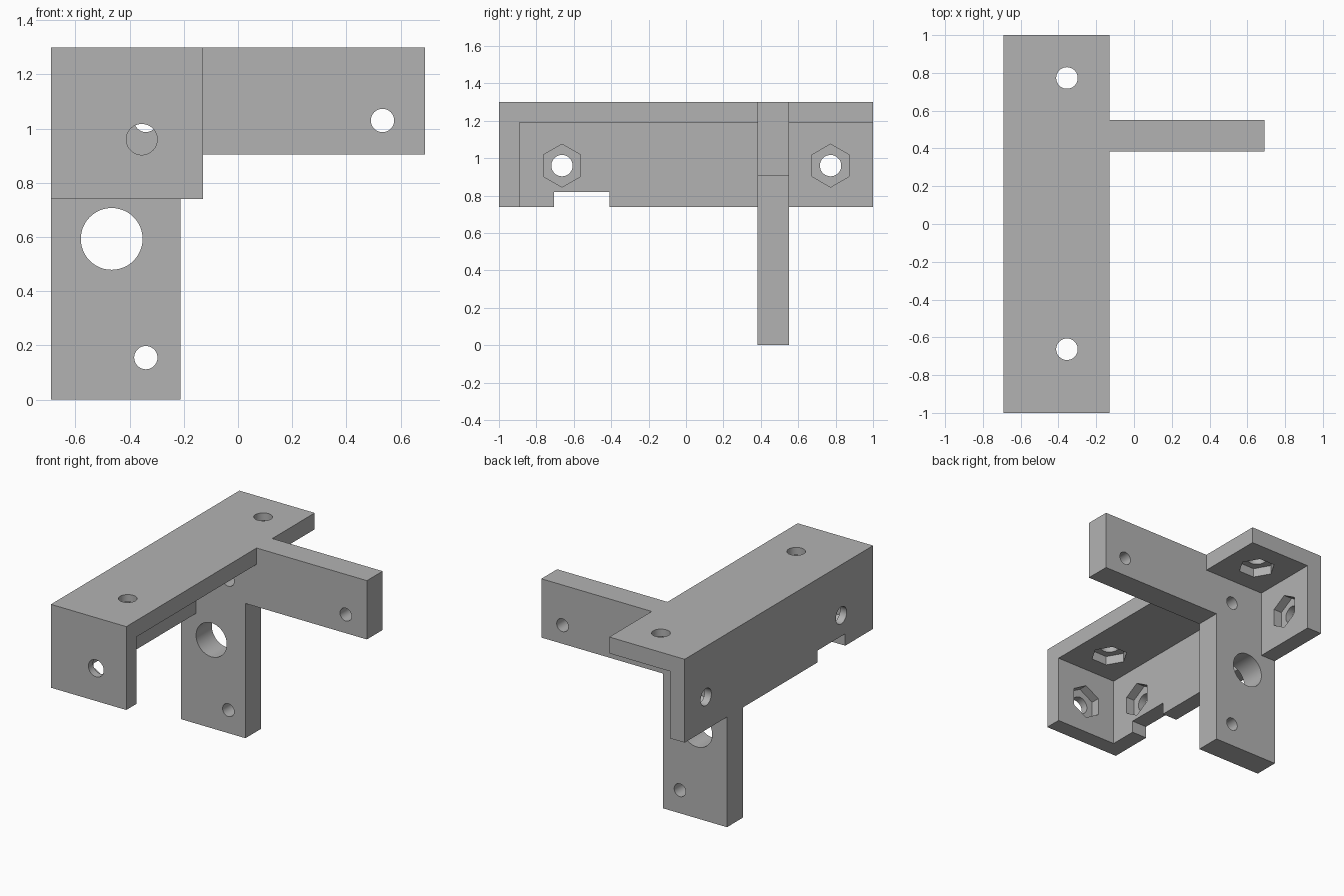
import bpy, bmesh, math
from mathutils import Vector

cube = bpy.data.objects.get("Cube")
if cube:
    bpy.data.objects.remove(cube, do_unlink=True)

gray = bpy.data.materials.new("plain gray")
gray.use_nodes = True
color = (0.45, 0.45, 0.45, 1)
gray.diffuse_color = color
gray.node_tree.nodes["Principled BSDF"].inputs["Base Color"].default_value = color

# Each axis maps (u, v, along) to x, y, z
PLACE = {
    "x": lambda u, v, w: Vector((w, v, u)),
    "y": lambda u, v, w: Vector((v, w, u)),
    "z": lambda u, v, w: Vector((u, v, w)),
}


def prism(name, axis, outline, start, end):
    """Extrude a flat outline along an axis."""
    place = PLACE[axis]
    bm = bmesh.new()
    face = bm.faces.new([bm.verts.new(place(u, v, start)) for u, v in outline])
    new = bmesh.ops.extrude_face_region(bm, geom=[face])["geom"]
    moved = [g for g in new if isinstance(g, bmesh.types.BMVert)]
    bmesh.ops.translate(bm, verts=moved, vec=place(0, 0, end - start))
    bmesh.ops.recalc_face_normals(bm, faces=bm.faces)
    mesh = bpy.data.meshes.new(name)
    bm.to_mesh(mesh)
    bm.free()
    mesh.materials.append(gray)
    obj = bpy.data.objects.new(name, mesh)
    bpy.context.collection.objects.link(obj)
    return obj


def box(name, x, y, z):
    outline = [(x[0], y[0]), (x[1], y[0]), (x[1], y[1]), (x[0], y[1])]
    return prism(name, "z", outline, *z)


def bore(axis, center, radius, start, end, sides=48):
    steps = [math.tau * i / sides for i in range(sides)]
    ring = [(center[0] + radius * math.cos(a), center[1] + radius * math.sin(a)) for a in steps]
    return prism("cutter", axis, ring, start, end)


def combine(target, other, operation):
    other.hide_render = True
    mod = target.modifiers.new("combine", "BOOLEAN")
    mod.operation = operation
    mod.solver = "EXACT"
    mod.object = other
    bpy.context.view_layer.objects.active = target
    bpy.ops.object.modifier_apply(modifier=mod.name)
    bpy.data.objects.remove(other, do_unlink=True)


LEFT, RIGHT, TOP, LOW = -0.69, -0.13, 1.30, 0.74
WALL = 0.11
MID_X, MID_Z = -0.355, 0.96

# Channel with a top, one long wall and a closed front end
bracket = box("bracket", (LEFT, RIGHT), (-1, 1), (LOW, TOP))
cavity = box("cavity", (LEFT + WALL, 0.2), (-1 + WALL, 1.2), (0.5, TOP - WALL))
combine(bracket, cavity, "DIFFERENCE")
notch = box("notch", (-0.9, -0.5), (-0.705, -0.41), (0.5, 0.82))
combine(bracket, notch, "DIFFERENCE")

# Upright plate with leg and side arm, outline as (z, x)
outline = [(0, LEFT), (0, -0.213), (0.905, -0.213), (0.905, 0.69), (TOP, 0.69), (TOP, LEFT)]
plate = prism("plate", "y", outline, 0.383, 0.55)
combine(bracket, plate, "UNION")

# Holes through the plate
for z, x, radius in [(0.155, -0.34, 0.043), (1.03, -0.34, 0.043),
                     (1.03, 0.533, 0.043), (0.593, -0.466, 0.114)]:
    combine(bracket, bore("y", (z, x), radius, 0.2, 0.7), "DIFFERENCE")

# Bolt holes with hexagonal nut pockets on the inner faces
bolts = [("y", (MID_Z, MID_X), -1 + WALL)]
for y in (-0.663, 0.773):
    bolts.append(("x", (MID_Z, y), LEFT + WALL))
    bolts.append(("z", (MID_X, y), TOP - WALL))
for axis, center, inner in bolts:
    combine(bracket, bore(axis, center, 0.057, inner - 0.2, inner + 0.2), "DIFFERENCE")
    combine(bracket, bore(axis, center, 0.115, inner - 0.06, inner + 0.06, 6), "DIFFERENCE")

bpy.ops.object.select_all(action="DESELECT")
bracket.select_set(True)
bpy.context.view_layer.objects.active = bracket
bpy.ops.object.shade_smooth_by_angle(angle=math.radians(30))
